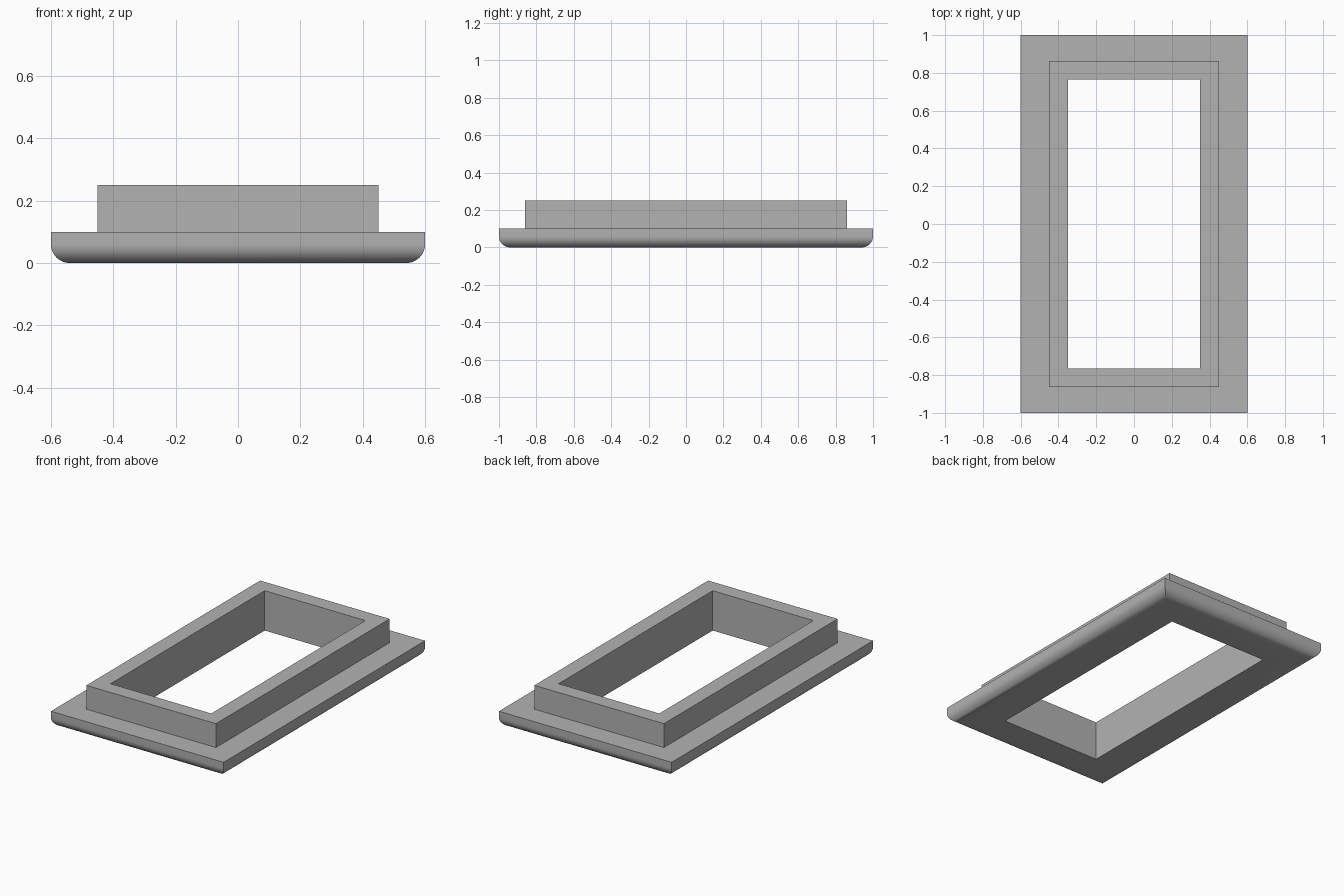
import bpy, bmesh, math

cube = bpy.data.objects.get("Cube")
if cube:
    bpy.data.objects.remove(cube, do_unlink=True)

# Plain grey for the whole frame
grey = bpy.data.materials.new("plain_grey")
grey.use_nodes = True
colour = (0.45, 0.45, 0.45, 1)
grey.diffuse_color = colour
grey.node_tree.nodes["Principled BSDF"].inputs["Base Color"].default_value = colour


def rectangular_frame(name, sections):
    """Loft a closed loop of rectangles given as (half width, half length, height)."""
    bm = bmesh.new()
    rings = [[bm.verts.new((sx * w, sy * d, z))
              for sx, sy in ((-1, -1), (1, -1), (1, 1), (-1, 1))]
             for w, d, z in sections]
    for a, b in zip(rings, rings[1:] + rings[:1]):
        for i in range(4):
            j = (i + 1) % 4
            bm.faces.new((a[i], a[j], b[j], b[i]))
    bmesh.ops.recalc_face_normals(bm, faces=bm.faces)
    mesh = bpy.data.meshes.new(name)
    bm.to_mesh(mesh)
    bm.free()
    mesh.materials.append(grey)
    obj = bpy.data.objects.new(name, mesh)
    bpy.context.collection.objects.link(obj)
    return obj


# Rounded lower edge of the flange
half_w, half_l, radius, steps = 0.6, 1.0, 0.06, 12
rounded_edge = []
for k in range(steps + 1):
    angle = math.pi / 2 * k / steps
    inset = radius * (1 - math.sin(angle))
    rounded_edge.append((half_w - inset, half_l - inset, radius * (1 - math.cos(angle))))

# Flange, raised collar and through opening as one solid
opening_w, opening_l = 0.35, 0.765
collar_w, collar_l = 0.45, 0.862
flange_top, collar_top = 0.1, 0.25
frame = rectangular_frame("flanged_frame", rounded_edge + [
    (half_w, half_l, flange_top),
    (collar_w, collar_l, flange_top),
    (collar_w, collar_l, collar_top),
    (opening_w, opening_l, collar_top),
    (opening_w, opening_l, 0),
])

# Smooth the rounded edge, keep the corners crisp
bpy.ops.object.select_all(action="DESELECT")
frame.select_set(True)
bpy.context.view_layer.objects.active = frame
bpy.ops.object.shade_smooth_by_angle(angle=math.radians(30))
